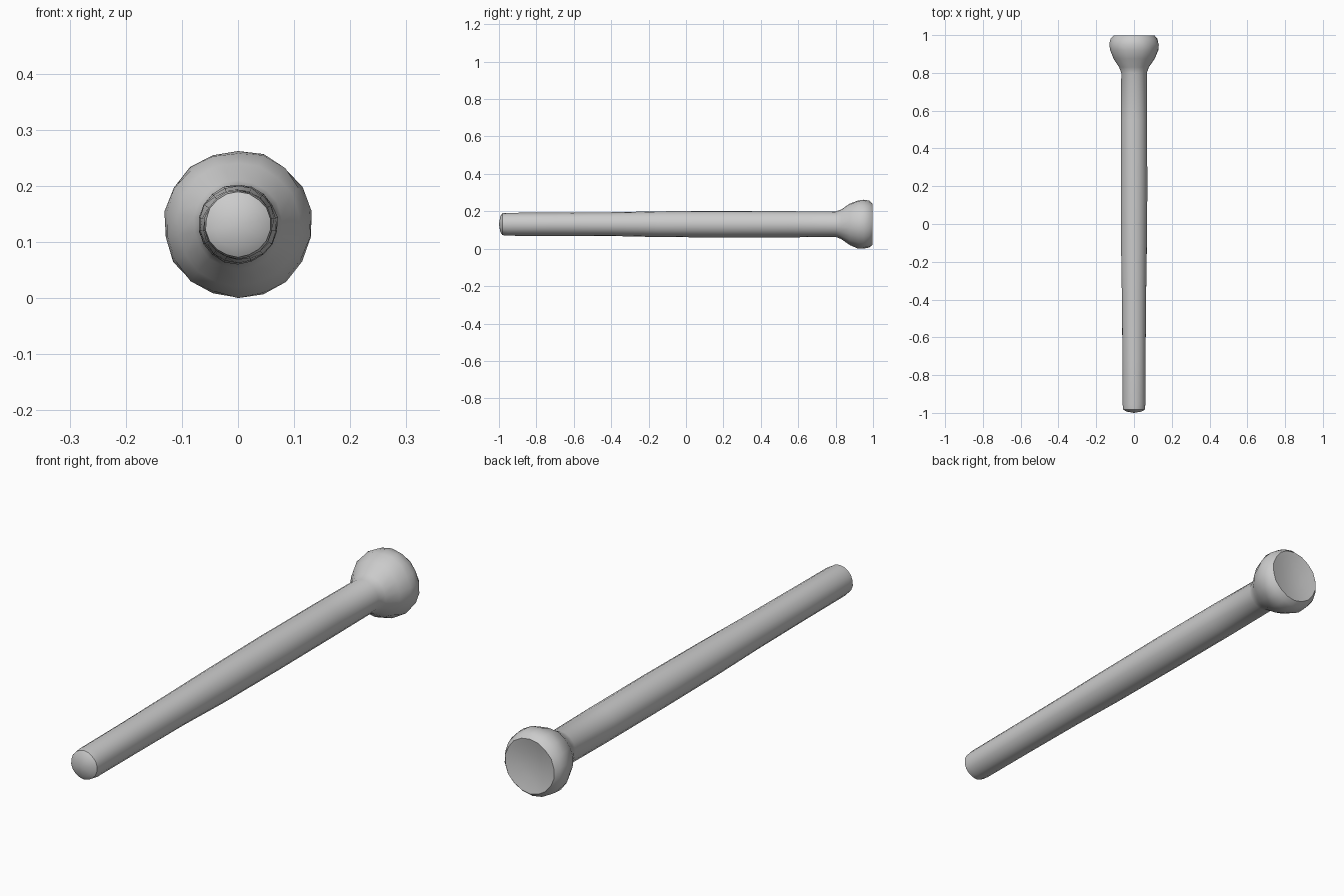
import bpy, bmesh, math, random

if "Cube" in bpy.data.objects:
    bpy.data.objects.remove(bpy.data.objects["Cube"])

random.seed(4)
SIDES = 18
CENTRE_Z = 0.134

# Lathe profile along y: (y, radius, surface wobble)
PROFILE = [
    (-0.993, 0.042, 0.002), (-0.982, 0.058, 0.001), (-0.955, 0.061, 0.001),
    (-0.70, 0.062, 0.001), (-0.40, 0.064, 0.001), (-0.15, 0.069, 0.001),
    (0.20, 0.071, 0.001), (0.55, 0.070, 0.001), (0.80, 0.068, 0.001),
    (0.83, 0.079, 0.001), (0.875, 0.110, 0.002), (0.92, 0.129, 0.003),
    (0.95, 0.132, 0.002), (0.98, 0.125, 0.002), (0.997, 0.110, 0.002),
    (0.994, 0.095, 0.002), (0.986, 0.050, 0.002),
]


def lathe(name, profile, tip_y, end_y):
    """Spin a profile around the y axis and close both ends with fans."""
    bm = bmesh.new()
    rings = []
    for y, radius, wobble in profile:
        ring = []
        for i in range(SIDES):
            a = 2 * math.pi * i / SIDES - math.pi / 2
            r = radius + random.uniform(-wobble, wobble)
            ring.append(bm.verts.new((r * math.cos(a), y, CENTRE_Z + r * math.sin(a))))
        rings.append(ring)
    for a, b in zip(rings, rings[1:]):
        for i in range(SIDES):
            j = (i + 1) % SIDES
            bm.faces.new((a[i], a[j], b[j], b[i]))
    for ring, y in ((rings[0], tip_y), (rings[-1], end_y)):
        hub = bm.verts.new((0, y, CENTRE_Z))
        for i in range(SIDES):
            bm.faces.new((ring[i], ring[(i + 1) % SIDES], hub))
    bmesh.ops.recalc_face_normals(bm, faces=bm.faces)
    low = min(v.co.z for v in bm.verts)
    bmesh.ops.translate(bm, verts=bm.verts, vec=(0, 0, -low))
    mesh = bpy.data.meshes.new(name)
    bm.to_mesh(mesh)
    bm.free()
    obj = bpy.data.objects.new(name, mesh)
    bpy.context.collection.objects.link(obj)
    return obj


# Tapered shaft flaring into a rounded head with a slightly dished end
pin = lathe("knobbed_pin", PROFILE, -1.0, 0.984)
bpy.context.view_layer.objects.active = pin
pin.select_set(True)
bpy.ops.object.shade_smooth_by_angle(angle=math.radians(40))
